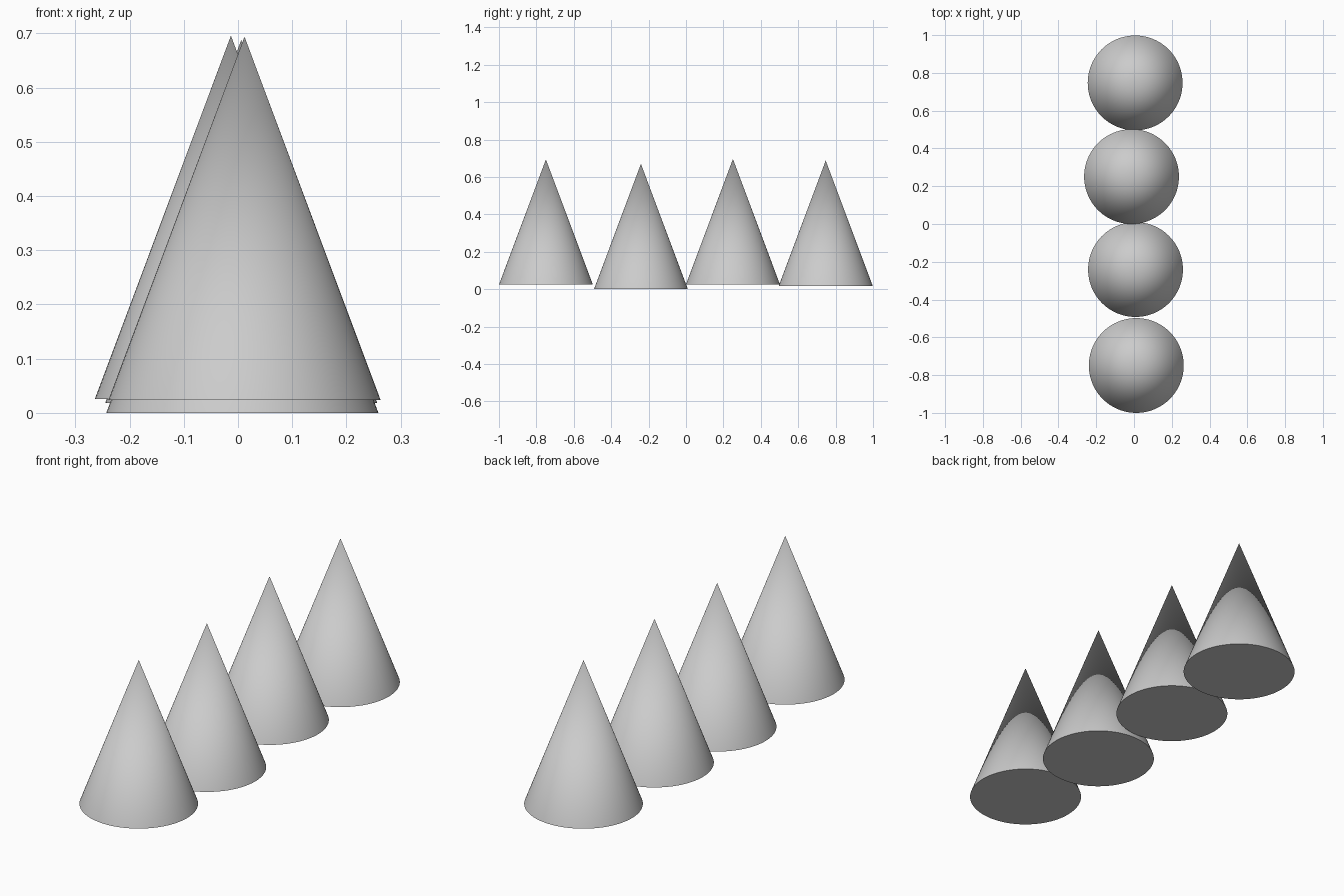
import bpy
import math

if "Cube" in bpy.data.objects:
    bpy.data.objects.remove(bpy.data.objects["Cube"])

RADIUS, HEIGHT = 0.251, 0.67

# Base centre of each cone, front to back
BASES = [
    (0.012, -0.749, 0.024),
    (0.008, -0.241, 0.0),
    (-0.013, 0.251, 0.026),
    (0.006, 0.747, 0.018),
]


def add_cone(name, x, y, z):
    bpy.ops.mesh.primitive_cone_add(
        vertices=96, radius1=RADIUS, radius2=0, depth=HEIGHT,
        location=(x, y, z + HEIGHT / 2))
    bpy.context.object.name = name
    bpy.ops.object.shade_smooth_by_angle(angle=math.radians(40))


# Row of four closed cones
for i, base in enumerate(BASES, 1):
    add_cone(f"cone_{i}", *base)
